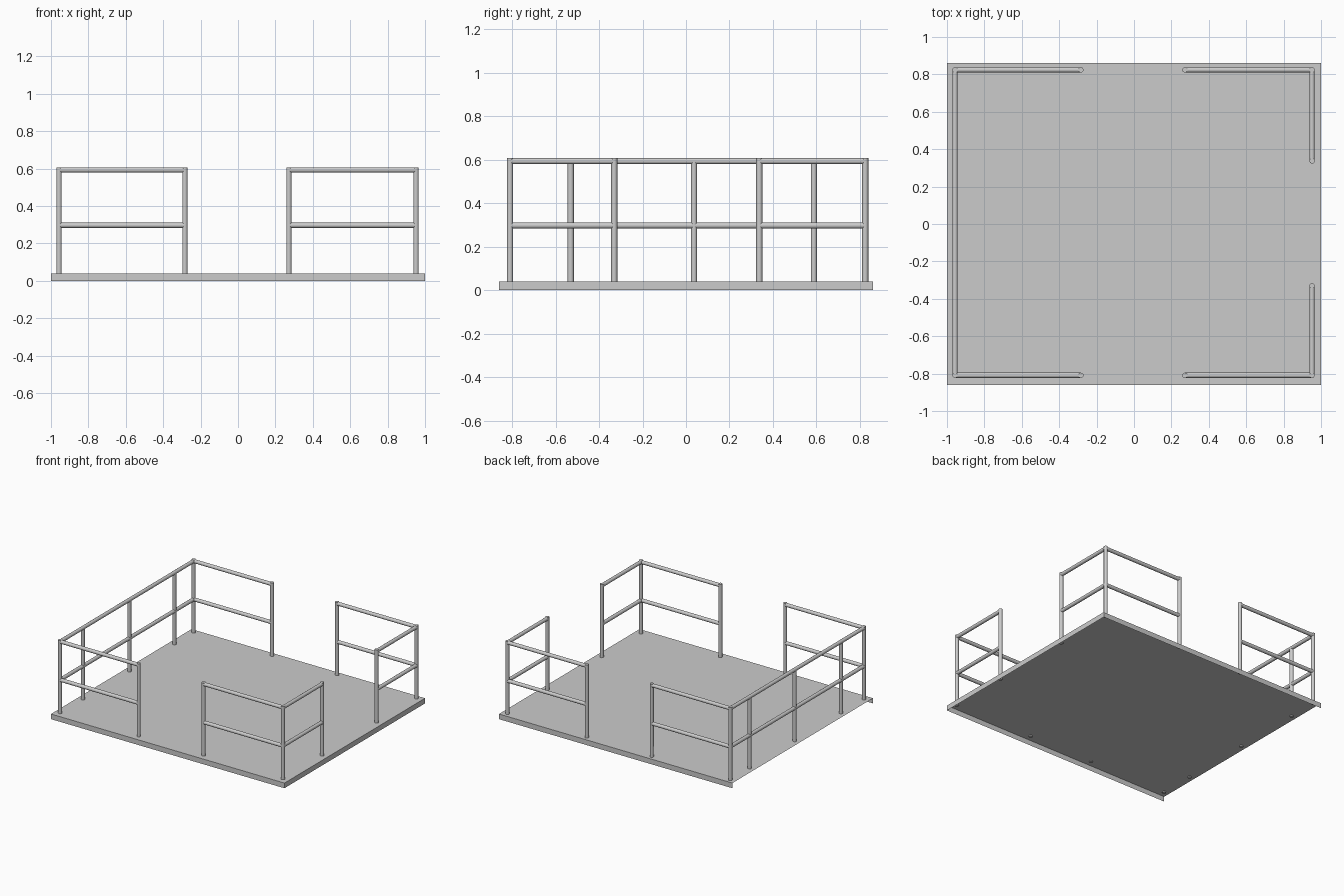
import bpy, bmesh
from mathutils import Vector

if "Cube" in bpy.data.objects:
    bpy.data.objects.remove(bpy.data.objects["Cube"])

R = 0.014                                   # tube radius
TOP, MID, DECK = 0.593, 0.297, 0.04         # rail heights, deck height
XL, XR, YF, YB = -0.957, 0.952, -0.809, 0.824   # railing lines


def tube(name, a, b):
    """Round capped tube from a to b."""
    a, b = Vector(a), Vector(b)
    d = b - a
    bpy.ops.mesh.primitive_cylinder_add(vertices=16, radius=R, depth=d.length,
                                        location=(a + b) / 2)
    ob = bpy.context.object
    ob.rotation_euler = d.to_track_quat('Z', 'Y').to_euler()
    ob.name = name
    bpy.ops.object.shade_smooth_by_angle()
    return ob


def post(name, x, y, top=0.607):
    tube(name, (x, y, DECK - 0.006), (x, y, top))


def rails(name, p, q):
    for label, z in (("top", TOP), ("middle", MID)):
        tube(f"{name}_{label}_rail", (*p, z), (*q, z))


# Deck: thin sheet folded down on three edges, open below and on the left
bm = bmesh.new()
bmesh.ops.create_cube(bm, size=1)
bmesh.ops.scale(bm, vec=(2, 1.72, DECK), verts=bm.verts)
bmesh.ops.translate(bm, vec=(0, 0, DECK / 2), verts=bm.verts)
bm.normal_update()
opened = [f for f in bm.faces if f.normal.z < -0.5 or f.normal.x < -0.5]
bmesh.ops.delete(bm, geom=opened, context='FACES')
mesh = bpy.data.meshes.new("deck")
bm.to_mesh(mesh)
bm.free()
bpy.context.collection.objects.link(bpy.data.objects.new("deck", mesh))

# Front and back railings, each with a central gap
for side, y in (("front", YF), ("back", YB)):
    for end, corner, inner in (("left", XL, -0.284), ("right", XR, 0.272)):
        rails(f"{side}_{end}", (corner, y), (inner, y))
        post(f"{side}_{end}_corner_post", corner, y)
        post(f"{side}_{end}_gap_post", inner, y)

# Right railings with a gap
for end, corner, inner in (("front", YF, -0.33), ("back", YB, 0.337)):
    rails(f"right_{end}", (XR, corner), (XR, inner))
    post(f"right_{end}_gap_post", XR, inner)

# Continuous left railing with intermediate posts
rails("left", (XL, YF), (XL, YB))
for i, y in enumerate((-0.53, 0.037, 0.588)):
    post(f"left_post_{i + 1}", XL, y, TOP)
